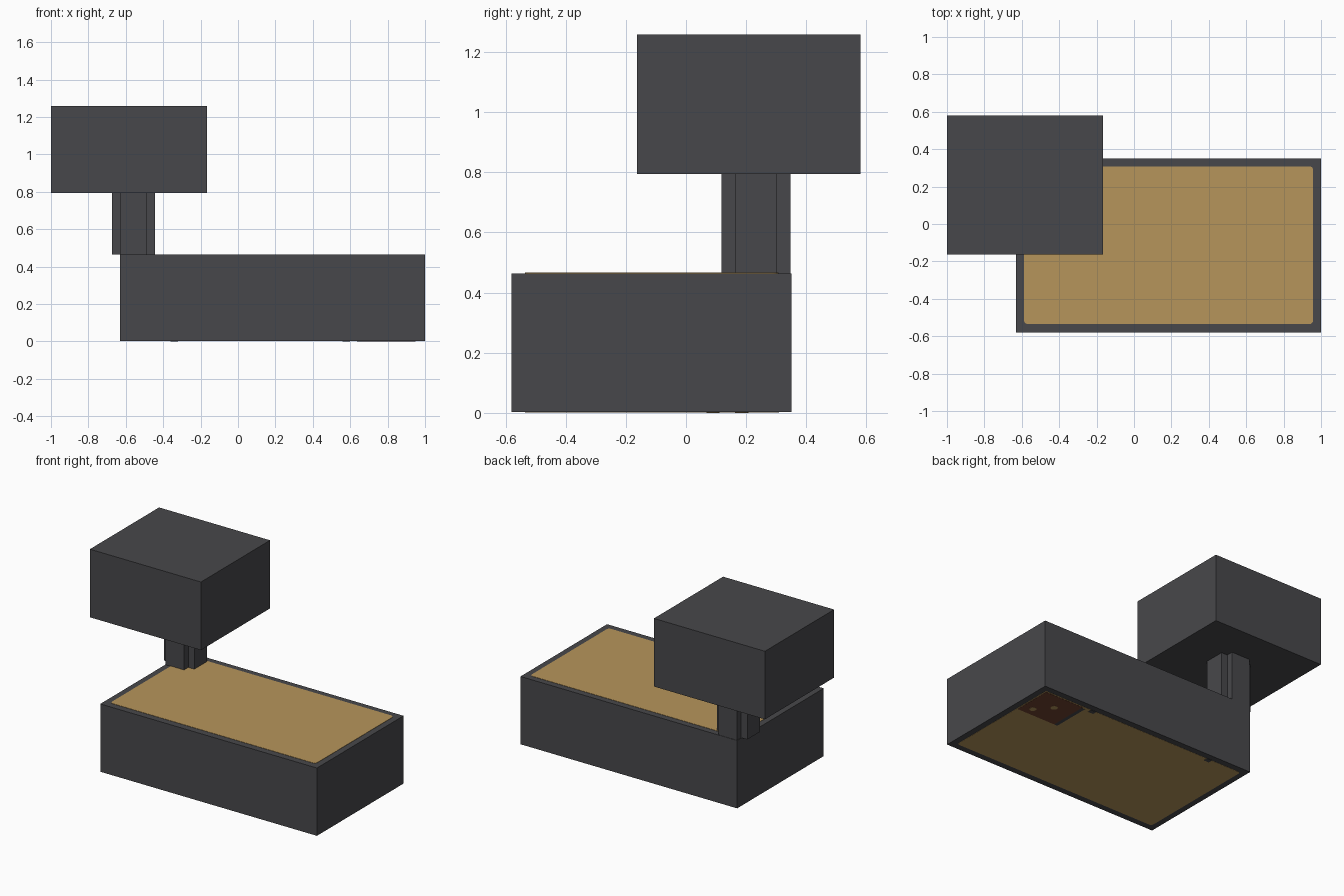
import bpy, bmesh
from math import cos, sin, pi

cube = bpy.data.objects.get("Cube")
if cube:
    bpy.data.objects.remove(cube, do_unlink=True)


def material(name, r, g, b):
    m = bpy.data.materials.new(name)
    m.use_nodes = True
    m.diffuse_color = (r, g, b, 1)
    bsdf = next(n for n in m.node_tree.nodes if n.type == 'BSDF_PRINCIPLED')
    bsdf.inputs["Base Color"].default_value = (r, g, b, 1)
    return m


charcoal = material("charcoal", 0.064, 0.064, 0.07)
tan = material("tan", 0.47, 0.3, 0.105)
brown = material("brown", 0.165, 0.056, 0.03)


def prism(name, outline, z0, z1, mat):
    """Extrude a flat outline from z0 up to z1."""
    bm = bmesh.new()
    face = bm.faces.new([bm.verts.new((x, y, z0)) for x, y in outline])
    grown = bmesh.ops.extrude_face_region(bm, geom=[face])["geom"]
    for v in grown:
        if isinstance(v, bmesh.types.BMVert):
            v.co.z = z1
    bmesh.ops.recalc_face_normals(bm, faces=bm.faces)
    mesh = bpy.data.meshes.new(name)
    bm.to_mesh(mesh)
    bm.free()
    mesh.materials.append(mat)
    obj = bpy.data.objects.new(name, mesh)
    bpy.context.collection.objects.link(obj)
    return obj


def rect(x0, x1, y0, y1):
    return [(x0, y0), (x1, y0), (x1, y1), (x0, y1)]


def arc(cx, cy, r, start, sweep, n):
    return [(cx + r * cos(start + sweep * i / n),
             cy + r * sin(start + sweep * i / n)) for i in range(n)]


def rounded_rect(x0, x1, y0, y1, r):
    centres = [(x1 - r, y1 - r), (x0 + r, y1 - r), (x0 + r, y0 + r), (x1 - r, y0 + r)]
    return [p for k, (cx, cy) in enumerate(centres)
            for p in arc(cx, cy, r, k * pi / 2, pi / 2 * 1.2, 6)]


def plus(cx, cy, half, arm):
    quarter = [(half, -arm), (half, arm), (arm, arm)]
    points = []
    for _ in range(4):
        points += [(cx + x, cy + y) for x, y in quarter]
        quarter = [(-y, x) for x, y in quarter]
    return points


# Lower block with a flush core showing on top and underneath
prism("base_block", rect(-0.63, 1.0, -0.58, 0.35), 0.004, 0.464, charcoal)
prism("base_core", rounded_rect(-0.588, 0.958, -0.535, 0.308, 0.02), 0.002, 0.466, tan)
prism("base_rim_foot", rect(-0.63, 1.0, -0.58, 0.35), 0.003, 0.0045, charcoal)

# Underside plate, its edge strip and spots
prism("underside_plate", rect(0.66, 0.95, 0.03, 0.3), 0.001, 0.003, brown)
prism("underside_plate_edge", rect(0.635, 0.66, 0.03, 0.29), 0.001, 0.003, charcoal)
for i, (x, y) in enumerate([(0.88, 0.09), (0.79, 0.185)]):
    prism(f"underside_spot_{i + 1}", arc(x, y, 0.022, 0, 2 * pi, 16), 0, 0.002, tan)

# Small tabs reaching in from the back rim
for i, x in enumerate((0.58, -0.34)):
    prism(f"underside_tab_{i + 1}", rect(x - 0.02, x + 0.02, 0.28, 0.31), 0.001, 0.003, charcoal)

# Cross-shaped neck and upper block
prism("neck", plus(-0.558, 0.233, 0.1145, 0.069), 0.464, 0.8, charcoal)
prism("upper_block", rect(-1.0, -0.165, -0.163, 0.58), 0.795, 1.258, charcoal)
